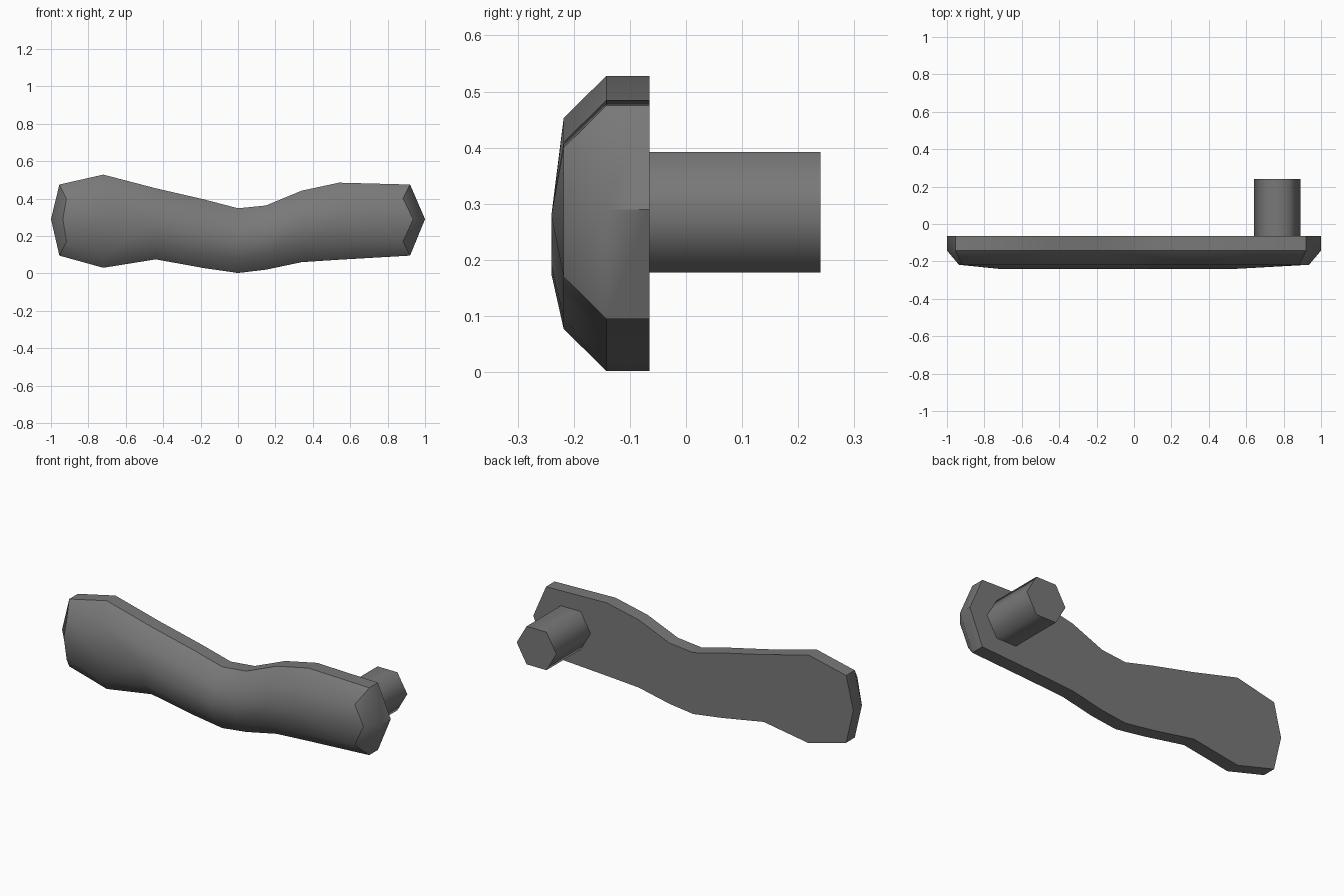
import bpy, bmesh, math

if "Cube" in bpy.data.objects:
    bpy.data.objects.remove(bpy.data.objects["Cube"])

grey = bpy.data.materials.new("dark grey metal")
grey.diffuse_color = (0.19, 0.19, 0.19, 1)
grey.use_nodes = True
grey.node_tree.nodes["Principled BSDF"].inputs["Base Color"].default_value = grey.diffuse_color


def finish(name, bm, angle):
    bmesh.ops.recalc_face_normals(bm, faces=bm.faces[:])
    me = bpy.data.meshes.new(name)
    bm.to_mesh(me)
    bm.free()
    me.materials.append(grey)
    ob = bpy.data.objects.new(name, me)
    bpy.context.collection.objects.link(ob)
    bpy.ops.object.select_all(action='DESELECT')
    ob.select_set(True)
    bpy.context.view_layer.objects.active = ob
    bpy.ops.object.shade_smooth_by_angle(angle=math.radians(angle))


# Wavy handle: stations of (x, bottom z, top z) between two pointed ends
stations = [(-0.955, 0.095, 0.475), (-0.72, 0.03, 0.528), (-0.44, 0.075, 0.455),
            (-0.18, 0.028, 0.395), (0, 0.002, 0.348), (0.15, 0.02, 0.363),
            (0.34, 0.06, 0.442), (0.54, 0.073, 0.485), (0.92, 0.095, 0.475)]
BACK, RIM, SHOULDER, CREST = -0.065, -0.142, -0.218, -0.24
INSET = 0.075
last = len(stations) - 1

bm = bmesh.new()


def ring(y, inset):
    """Closed outline: left tip, top edge, right tip, bottom edge."""
    def x_in(i, x):
        return x + inset * 0.5 * ((i == 0) - (i == last))
    pts = [(-1 + inset * 0.85, 0.29)]
    pts += [(x_in(i, x), t - inset) for i, (x, b, t) in enumerate(stations)]
    pts += [(1 - inset * 0.85, 0.29)]
    pts += [(x_in(i, x), b + inset) for i, (x, b, t) in reversed(list(enumerate(stations)))]
    return [bm.verts.new((x, y, z)) for x, z in pts]


rings = [ring(BACK, 0), ring(RIM, 0), ring(SHOULDER, INSET)]
n = len(rings[0])
bm.faces.new(rings[0])
for a, b in zip(rings, rings[1:]):
    for i in range(n):
        j = (i + 1) % n
        bm.faces.new((a[i], a[j], b[j], b[i]))

# Raised crest line down the middle of the front
s = rings[2]
top, bottom = s[1:last + 2], s[:last + 2:-1]
crest = [bm.verts.new((x, CREST, (b + t) / 2)) for x, b, t in stations[1:-1]]
for row in (top, bottom):
    for i in range(len(crest) - 1):
        bm.faces.new((row[i + 1], row[i + 2], crest[i + 1], crest[i]))
    for tip, e, f, c in ((s[0], row[0], row[1], crest[0]),
                         (s[last + 2], row[-1], row[-2], crest[-1])):
        bm.faces.new((tip, e, c))
        bm.faces.new((e, f, c))
finish("handle_grip", bm, 40)

# Six-sided mounting peg at the back
bm = bmesh.new()
loops = [[bm.verts.new((0.766 + 0.124 * math.cos(k * math.pi / 3), y,
                        0.285 + 0.124 * math.sin(k * math.pi / 3))) for k in range(6)]
         for y in (BACK - 0.01, 0.24)]
for lp in loops:
    bm.faces.new(lp)
for k in range(6):
    j = (k + 1) % 6
    bm.faces.new((loops[0][k], loops[0][j], loops[1][j], loops[1][k]))
finish("mounting_peg", bm, 70)
